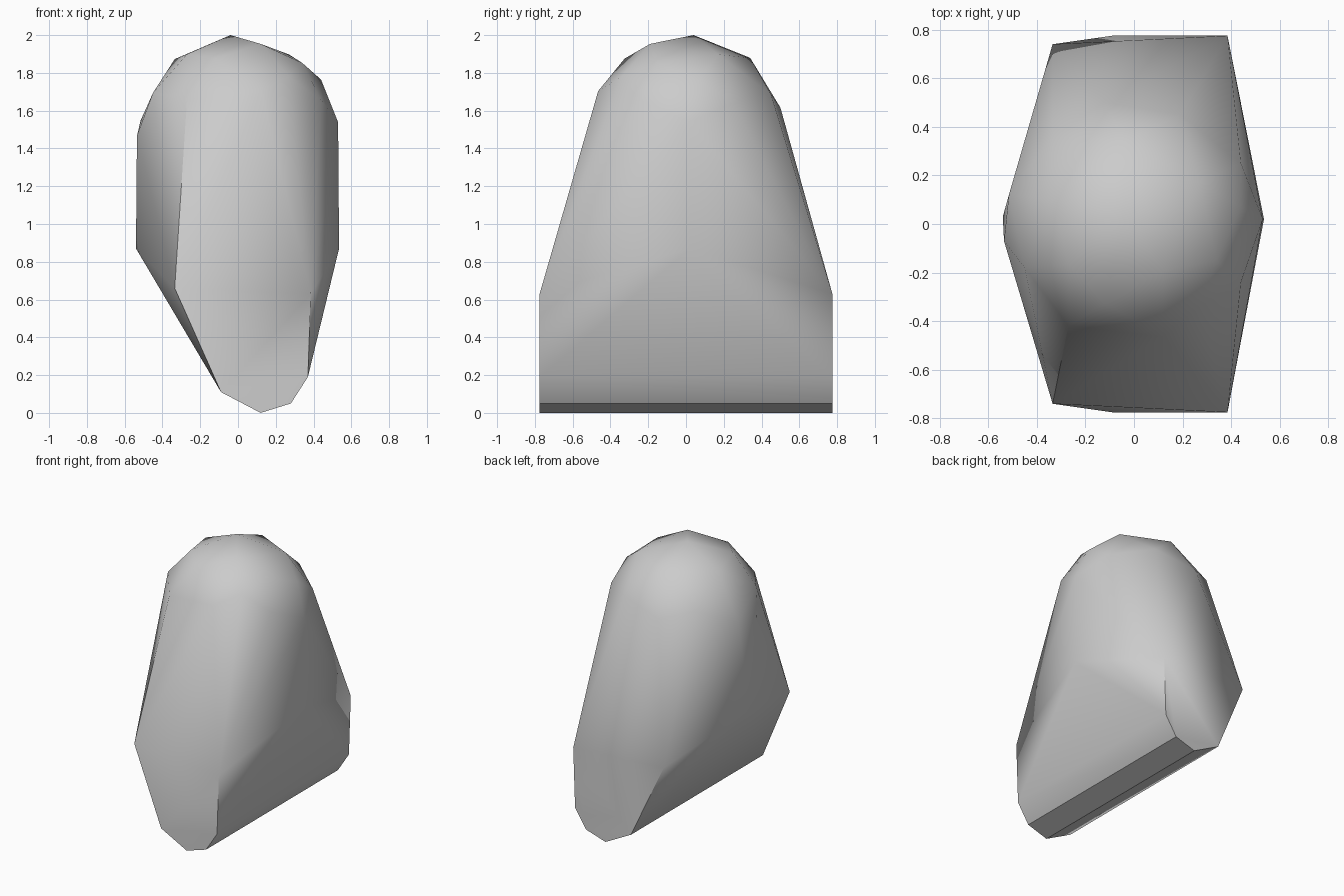
import bpy, bmesh
from math import sqrt, radians

cube = bpy.data.objects.get("Cube")
if cube:
    bpy.data.objects.remove(cube, do_unlink=True)

grey = bpy.data.materials.new("plain grey")
grey.use_nodes = True
COLOUR = (0.6, 0.6, 0.6, 1)
grey.diffuse_color = COLOUR
grey.node_tree.nodes["Principled BSDF"].inputs["Base Color"].default_value = COLOUR

# Rounded head: plan positions lifted onto a sphere
HEAD_Z, RADIUS = 1.468, 0.535
head = [(-.04, .04), (-.04, .34), (-.12, .5), (-.335, .1), (-.335, .36),
        (-.515, .12), (-.535, -.07), (-.45, -.18), (-.27, -.165), (-.27, -.42),
        (-.12, -.325), (.12, -.19), (.12, -.465), (.27, -.34), (.34, -.15),
        (.44, -.24), (.44, .07), (.44, .25), (.53, .02), (.27, .17), (.19, .45)]
points = [(x, y, HEAD_Z + sqrt(max(RADIUS**2 - x*x - y*y, 0))) for x, y in head]

# Widest points of the flanks
points += [(-.54, .03, .87), (.535, .02, .87)]

# Keel section, repeated at the front and back ends
keel = [(.12, .775, 0), (.28, .775, .05), (.37, .775, .19), (.385, .775, .63),
        (-.09, .775, .11), (-.335, .74, .66)]
for side in (-1, 1):
    points += [(x, y * side, z) for x, y, z in keel]

# Wrap everything in one convex shell
bm = bmesh.new()
for p in points:
    bm.verts.new(p)
hull = bmesh.ops.convex_hull(bm, input=bm.verts)
loose = {v for v in hull["geom_interior"] + hull["geom_unused"]
         if isinstance(v, bmesh.types.BMVert)}
bmesh.ops.delete(bm, geom=list(loose), context='VERTS')
bmesh.ops.dissolve_limit(bm, angle_limit=radians(1), verts=bm.verts, edges=bm.edges)
bmesh.ops.recalc_face_normals(bm, faces=bm.faces)
mesh = bpy.data.meshes.new("faceted_shell")
bm.to_mesh(mesh)
bm.free()
mesh.materials.append(grey)
shell = bpy.data.objects.new("faceted_shell", mesh)
bpy.context.collection.objects.link(shell)

# Soft shading with crisp keel and end edges
bpy.ops.object.select_all(action='DESELECT')
shell.select_set(True)
bpy.context.view_layer.objects.active = shell
bpy.ops.object.shade_smooth_by_angle(angle=radians(35))
